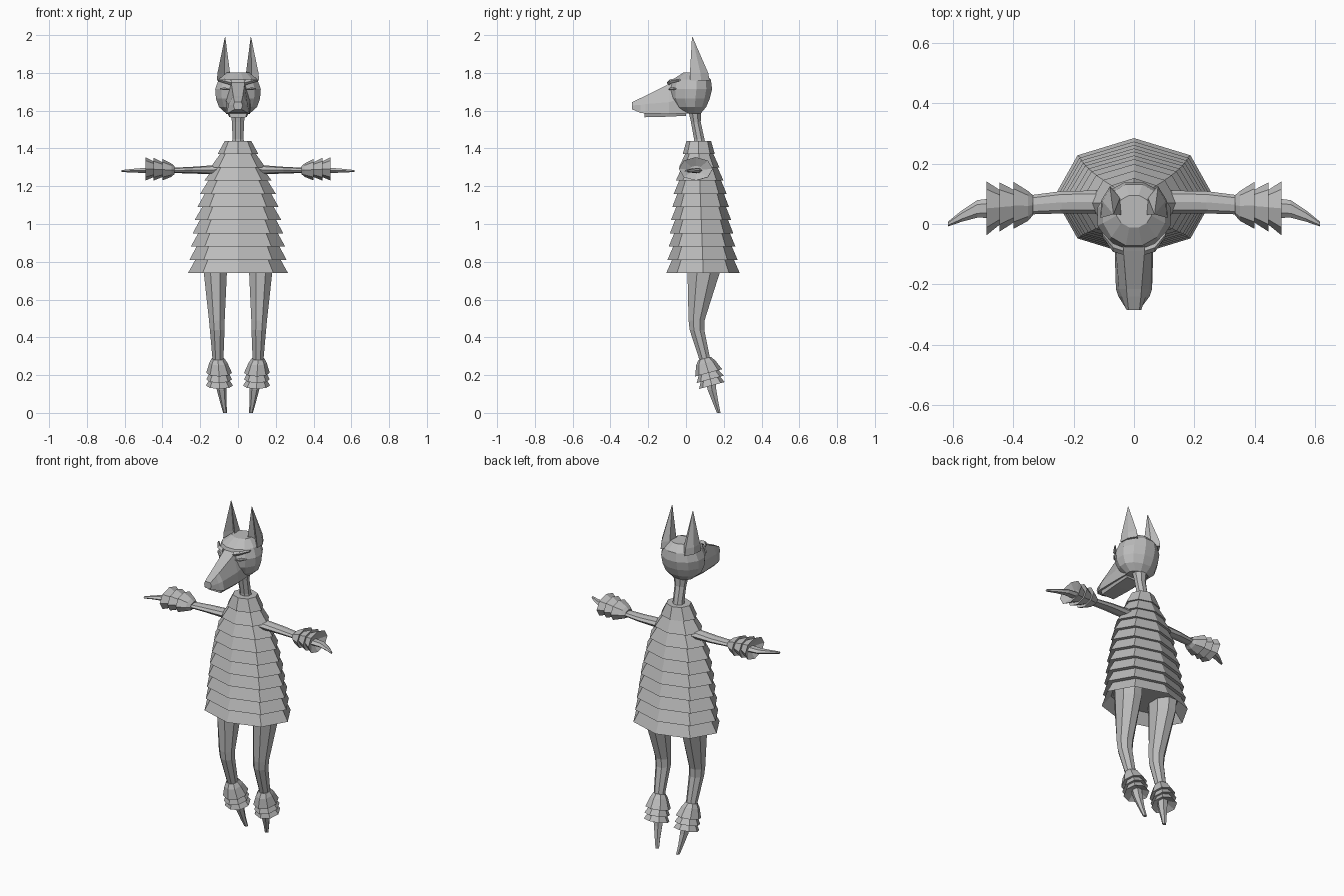
import bpy, bmesh, math
from mathutils import Vector

grey = bpy.data.materials.new("plain grey")
grey.diffuse_color = (0.5, 0.5, 0.5, 1)
X, Y, Z = Vector((1, 0, 0)), Vector((0, 1, 0)), Vector((0, 0, 1))


def loft(name, rings, mirror=False):
    """Skin a list of equal-length point rings, cap both ends, flat shaded."""
    bm = bmesh.new()
    vr = [[bm.verts.new(p) for p in r] for r in rings]
    n = len(vr[0])
    for a, b in zip(vr, vr[1:]):
        for i in range(n):
            j = (i + 1) % n
            bm.faces.new((a[i], a[j], b[j], b[i]))
    bm.faces.new(vr[0][::-1])
    bm.faces.new(vr[-1])
    bmesh.ops.recalc_face_normals(bm, faces=bm.faces)
    me = bpy.data.meshes.new(name)
    bm.to_mesh(me)
    bm.free()
    me.materials.append(grey)
    ob = bpy.data.objects.new(name, me)
    bpy.context.collection.objects.link(ob)
    if mirror:
        m = ob.modifiers.new("mirror", 'MIRROR')
        m.use_clip = False
        m.use_mirror_merge = False
    return ob


def tube(name, stations, u=X, v=Y, n=8, phase=0.0, mirror=False):
    """Loft ellipses: each station is (x, y, z, radius along u, radius along v)."""
    rings = []
    for x, y, z, ru, rv in stations:
        c = Vector((x, y, z))
        ang = [phase + math.tau * i / n for i in range(n)]
        rings.append([c + u * ru * math.cos(a) + v * rv * math.sin(a) for a in ang])
    return loft(name, rings, mirror)


# tiered dress: flared skirts, each tucked under the one above
widths = [.265, .257, .25, .24, .23, .215, .2, .178, .145, .108, .07]
depths = [.195, .186, .177, .168, .16, .15, .14, .126, .107, .085, .065]
step = 0.07
st = [(0, .09, .80, .21, .15)]
for i in range(10):
    z, yc = .74 + step * i, .09 - .0025 * i
    k = 1 if i == 9 else .88
    st.append((0, yc, z, widths[i], depths[i]))
    st.append((0, yc, z + step, widths[i + 1] * k, depths[i + 1] * k))
tube("tiered_dress", st)

# neck
tube("neck", [(0, .075, 1.40, .04, .035), (0, .07, 1.45, .032, .03),
              (0, .052, 1.54, .034, .028), (0, .045, 1.62, .05, .04)], n=8, phase=math.pi / 8)

# skull
tube("skull", [(0, .03, 1.585, .065, .05), (0, .025, 1.62, .105, .085),
               (0, .022, 1.665, .121, .108), (0, .025, 1.715, .125, .117),
               (0, .03, 1.765, .106, .105), (0, .042, 1.803, .06, .055)],
     n=12, phase=math.pi / 12)

# snout: narrow on top, wide at the mouth
rings = []
for y, top, wt, mid, wm, bot, wb in [
        (.02, 1.795, .04, 1.68, .07, 1.585, .06),
        (-.09, 1.742, .035, 1.645, .06, 1.583, .064),
        (-.215, 1.678, .025, 1.635, .05, 1.585, .06),
        (-.24, 1.667, .023, 1.63, .04, 1.588, .052),
        (-.285, 1.645, .018, 1.628, .024, 1.607, .018)]:
    right = [(wt, y, top), (wm, y, mid), (wb, y, bot)]
    rings.append(right + [(-x, yy, z) for x, yy, z in right[::-1]])
loft("snout", rings)

# lower jaw
loft("lower_jaw", [[(w, y, z1), (w * .8, y, z0), (-w * .8, y, z0), (-w, y, z1)]
                   for y, w, z0, z1 in [(.0, .06, 1.573, 1.60), (-.1, .06, 1.568, 1.60),
                                        (-.22, .05, 1.565, 1.592)]])

# brow ridges and eyes
tube("brow", [(.035, -.09, 1.748, .012, .014), (.07, -.078, 1.757, .014, .012),
              (.104, -.035, 1.762, .008, .006)], u=Y, v=Z, n=4, mirror=True)
tube("eye", [(.045, -.088, 1.713, .004, .003), (.07, -.076, 1.716, .012, .009),
             (.095, -.055, 1.716, .004, .003)], u=Y, v=Z, n=6, mirror=True)

# ears: hollow-fronted spikes
base = [(.04, .03), (.072, .06), (.112, .02), (.108, .08), (.08, .125), (.045, .09)]
ear = []
for z, s in [(1.76, 1.0), (1.80, .92), (1.90, .45), (1.99, .03)]:
    t = 1 - s
    ear.append([(.068 + (x - .068) * s, .032 + (y - .032) * s, z) for x, y in base])
loft("ear", ear, mirror=True)

# arms
tube("arm", [(.05, .07, 1.29, .045, .03), (.13, .073, 1.287, .038, .024),
             (.24, .072, 1.285, .037, .018), (.34, .064, 1.284, .032, .014),
             (.46, .055, 1.284, .03, .013)], u=Y, v=Z, mirror=True)

# layered wrist cuffs, flaring towards the hand
tube("wrist_cuff", [(.335, .062, 1.285, .033, .02), (.352, .06, 1.285, .05, .035),
                    (.40, .062, 1.288, .078, .057), (.392, .06, 1.288, .05, .036),
                    (.447, .056, 1.29, .082, .06), (.438, .056, 1.29, .052, .038),
                    (.49, .052, 1.292, .09, .062), (.465, .053, 1.288, .035, .02)],
     u=Y, v=Z, mirror=True)

# pointed hands
tube("hand", [(.45, .054, 1.284, .034, .016), (.52, .05, 1.283, .029, .014),
              (.57, .027, 1.282, .019, .01), (.617, .0, 1.28, .008, .006)],
     u=Y, v=Z, n=6, mirror=True)

# legs
tube("leg", [(.12, .095, .86, .072, .10), (.12, .093, .74, .066, .092),
             (.112, .056, .49, .045, .046), (.11, .058, .44, .042, .042),
             (.106, .10, .28, .031, .031), (.1, .125, .18, .028, .028)],
     phase=math.pi / 8, mirror=True)

# layered ankle cuffs, tilted with the shin
tilt = Vector((0, .965, .26))
tube("ankle_cuff", [(.106, .098, .288, .034, .034), (.104, .104, .265, .048, .052),
                    (.1, .12, .212, .068, .074), (.1, .118, .22, .046, .05),
                    (.1, .129, .178, .068, .075), (.1, .127, .186, .046, .05),
                    (.098, .137, .145, .072, .07), (.096, .133, .165, .03, .03)],
     v=tilt, mirror=True)

# pointed feet
tube("foot", [(.093, .128, .18, .03, .032), (.086, .138, .12, .026, .026),
              (.077, .158, .05, .016, .017), (.068, .173, 0, .011, .011)],
     n=6, mirror=True)
